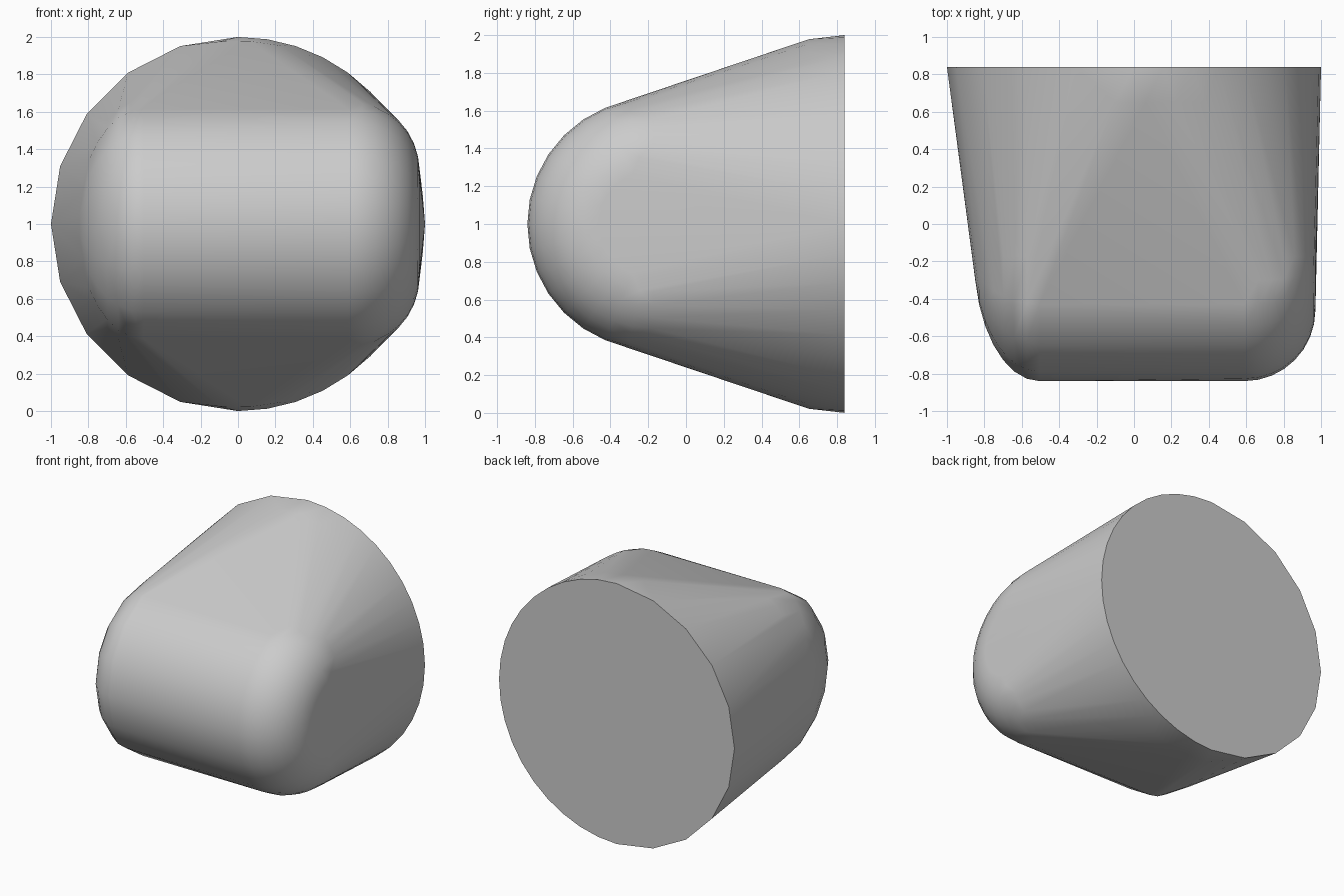
import bpy
import bmesh
from math import sin, cos, pi, radians

cube = bpy.data.objects.get("Cube")
if cube:
    bpy.data.objects.remove(cube)

# Plain grey material
grey = bpy.data.materials.new("plain grey")
grey.use_nodes = True
colour = (0.6, 0.6, 0.6, 1)
grey.diffuse_color = colour
grey.node_tree.nodes["Principled BSDF"].inputs["Base Color"].default_value = colour

bm = bmesh.new()
BARREL_Y, BARREL_R = -0.175, 0.665


def add_ring(x, radius, sides):
    """Ring around the crosswise barrel axis."""
    for i in range(sides):
        a = 2 * pi * i / sides
        bm.verts.new((x, BARREL_Y - radius * cos(a), 1 + radius * sin(a)))


def add_arc(y, radius, start, end, steps):
    """Arc around the front-to-back axis; angle zero points to +x."""
    for i in range(steps + 1):
        a = radians(start + (end - start) * i / steps)
        bm.verts.new((radius * cos(a), y, 1 + radius * sin(a)))


# Domed right end and filleted flat left end of the barrel
STEPS = 8
for i in range(STEPS):
    t = pi / 2 * i / STEPS
    add_ring(-0.505 - 0.35 * sin(t), BARREL_R * cos(t), 16)
for i in range(STEPS + 1):
    t = pi / 2 * i / STEPS
    add_ring(0.59 + 0.38 * sin(t), 0.285 + (BARREL_R - 0.285) * cos(t), 32)

# Back disc: coarse on one half, fine with a soft rim on the other
add_arc(0.84, 1, 108, 252, 8)
add_arc(0.84, 1, -90, 90, 20)
add_arc(0.65, 0.98, -96, 96, 20)

# Wrap a tight skin around all the sections
hull = bmesh.ops.convex_hull(bm, input=bm.verts[:], use_existing_faces=False)
loose = {g for g in hull["geom_interior"] + hull["geom_unused"]
         if isinstance(g, bmesh.types.BMVert)}
bmesh.ops.delete(bm, geom=list(loose), context="VERTS")
bmesh.ops.dissolve_limit(bm, angle_limit=radians(0.3),
                         verts=bm.verts[:], edges=bm.edges[:])
bmesh.ops.recalc_face_normals(bm, faces=bm.faces[:])

mesh = bpy.data.meshes.new("rounded_body")
bm.to_mesh(mesh)
bm.free()
mesh.materials.append(grey)
body = bpy.data.objects.new("rounded_body", mesh)
bpy.context.collection.objects.link(body)

# Smooth shading that keeps large facets flat and the back rim sharp
for o in bpy.context.selected_objects:
    o.select_set(False)
body.select_set(True)
bpy.context.view_layer.objects.active = body
bpy.ops.object.shade_smooth_by_angle(angle=radians(40))
weighted = body.modifiers.new("weighted_normals", "WEIGHTED_NORMAL")
weighted.keep_sharp = True
